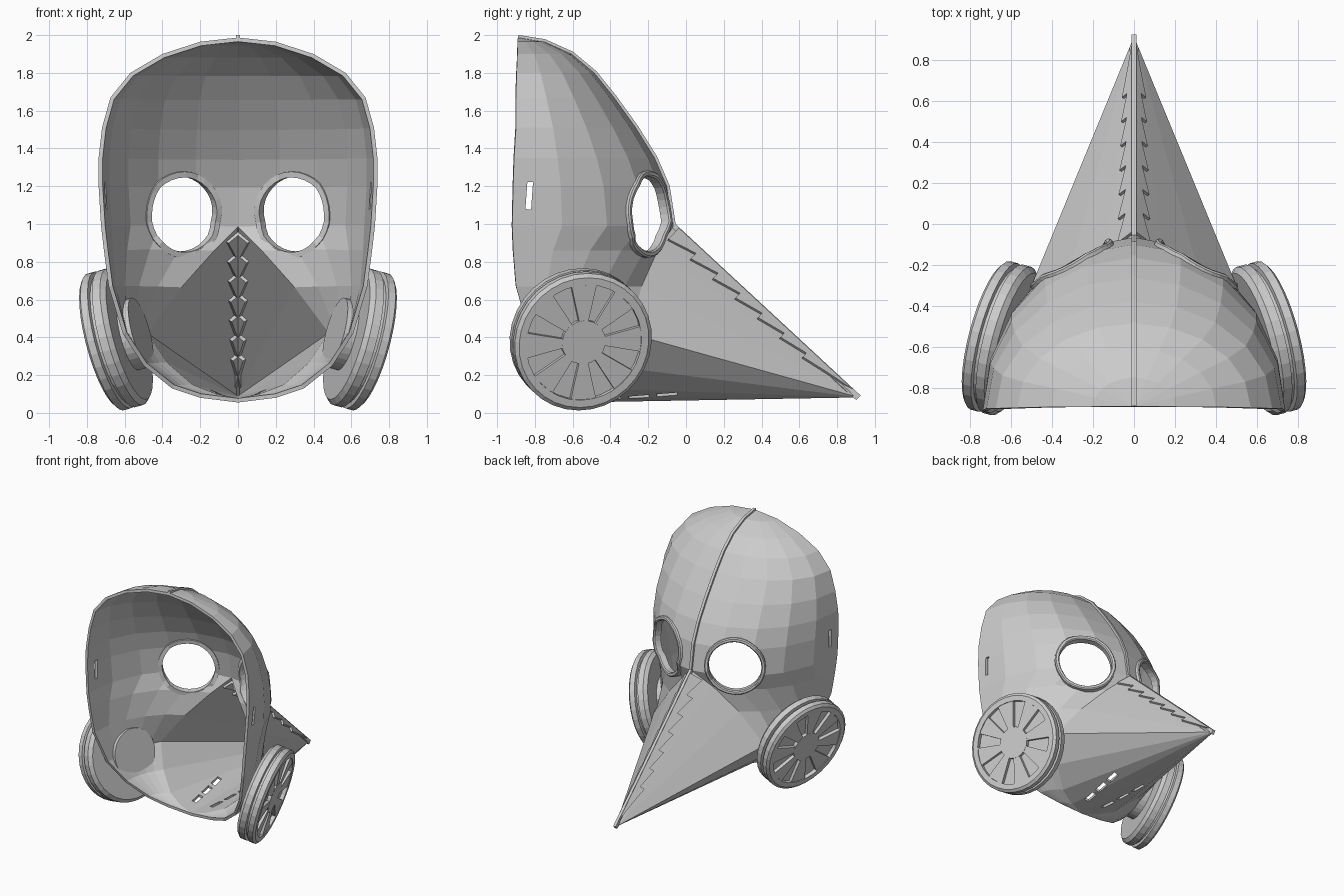
import bpy, bmesh, math
from mathutils import Vector, Matrix

if "Cube" in bpy.data.objects:
    bpy.data.objects.remove(bpy.data.objects["Cube"])

def make(name, verts, faces, matrix=None):
    me = bpy.data.meshes.new(name)
    me.from_pydata([tuple(v) for v in verts], [], faces)
    bm = bmesh.new()
    bm.from_mesh(me)
    if matrix:
        bm.transform(matrix)
    bmesh.ops.remove_doubles(bm, verts=bm.verts, dist=0.0005)
    bmesh.ops.dissolve_degenerate(bm, dist=0.0005, edges=bm.edges)
    bmesh.ops.recalc_face_normals(bm, faces=bm.faces)
    bm.to_mesh(me)
    bm.free()
    ob = bpy.data.objects.new(name, me)
    bpy.context.collection.objects.link(ob)
    return ob

def prism(name, outline, offset, matrix=None):
    """Extrude an outline of 3D points by the offset vector."""
    n = len(outline)
    verts = list(outline) + [p + offset for p in outline]
    faces = [tuple(range(n)), tuple(range(2 * n - 1, n - 1, -1))]
    faces += [(i, (i + 1) % n, n + (i + 1) % n, n + i) for i in range(n)]
    return make(name, verts, faces, matrix)

def lathe(name, profile, matrix, n=32, closed=False):
    verts = [(r * math.cos(math.tau * k / n), r * math.sin(math.tau * k / n), h)
             for r, h in profile for k in range(n)]
    m = len(profile)
    faces = [(i * n + k, i * n + (k + 1) % n, (i + 1) % m * n + (k + 1) % n, (i + 1) % m * n + k)
             for i in range(m if closed else m - 1) for k in range(n)]
    return make(name, verts, faces, matrix)

def frame(pos, normal):
    return Matrix.Translation(pos) @ Vector(normal).to_track_quat('Z', 'Y').to_matrix().to_4x4()

def box(name, size, matrix):
    x, y, z = (s / 2 for s in size)
    pts = [Vector((a, b, -z)) for a, b in ((-x, -y), (x, -y), (x, y), (-x, y))]
    return prism(name, pts, Vector((0, 0, 2 * z)), matrix)

def apply(ob, mod):
    bpy.context.view_layer.objects.active = ob
    bpy.ops.object.modifier_apply(modifier=mod.name)

# Shell slices: height, inner edge x and y, rim half width, rim y
levels = [(1.987, 0, -.89, 0, -.89), (1.965, 0, -.75, .2, -.892), (1.9, 0, -.605, .4, -.893),
          (1.8, 0, -.485, .57, -.897), (1.67, 0, -.38, .675, -.9), (1.51, 0, -.265, .72, -.9),
          (1.35, 0, -.165, .738, -.91), (1.2, 0, -.1, .738, -.915), (.99, 0, -.065, .725, -.92),
          (.86, .14, -.15, .71, -.915), (.67, .315, -.235, .685, -.9), (.42, .5, -.3, .61, -.83),
          (.25, .39, -.42, .5, -.74), (.13, .25, -.52, .35, -.66), (.08, .12, -.57, .2, -.62),
          (.055, 0, -.6, 0, -.6)]
TOP = 8                                  # slice where the beak begins
tip = Vector((0, .915, .082))
N = 5
verts, faces = [], []
for side in (1, -1):
    base = len(verts)
    for z, xe, ye, w, b in levels:
        a0 = math.asin(min(1, xe / w)) if w else 0
        f = (ye - b) / math.cos(a0)
        for k in range(N + 1):
            a = a0 + (math.pi / 2 - a0) * k / N
            verts.append((side * w * math.sin(a), b + f * math.cos(a), z))
    verts.append(tip)
    t = len(verts) - 1
    for i in range(len(levels) - 1):
        p, q = base + i * (N + 1), base + (i + 1) * (N + 1)
        faces += [(p + k, p + k + 1, q + k + 1, q + k) for k in range(N)]
        if i >= TOP:                    # beak sides and underside
            faces.append((p, q, t))
shell = make("mask_shell", verts, faces)
top = max(shell.data.polygons, key=lambda p: p.center.z)
if top.normal.z < 0:
    shell.data.flip_normals()
mod = shell.modifiers.new("thickness", 'SOLIDIFY')
mod.thickness, mod.offset = .022, -1
apply(shell, mod)
bpy.context.view_layer.update()

# Openings: eyes, strap slits, vents under the beak
cutters = []
for s in (1, -1):
    eye = frame((s * .315, -.18, 1.055), (s * .5, .85, .1))
    axis = eye.to_3x3() @ Vector((0, 0, 1))
    cutters.append(lathe("eye_cutter", [(0, -.2), (.202, -.2), (.202, .2), (0, .2)], eye))
    cutters.append(box("slit_cutter", (.2, .03, .145),
                       Matrix.Translation((s * .72, -.83, 1.15)) @ Matrix.Rotation(-.07, 4, 'X')))
    for i, y in enumerate((-.4, -.25, -.1)):
        cutters.append(box("vent_cutter", (.035, .11, .2), Matrix.Translation(
            (s * (.085 + .02 * i), y, .1)) @ Matrix.Rotation(-s * .13, 4, 'Z')))
    # Eye rings that follow the curve of the shell
    ring = lathe("eye_ring", [(.197, -.036), (.228, -.036), (.23, .012), (.222, .02), (.205, .02),
                              (.197, .012)], eye, closed=True)
    inv = eye.inverted()
    for v in ring.data.vertices:
        loc = inv @ v.co
        flat = Vector((loc.x, loc.y, 0)).normalized() * .214
        hit, point, _, _ = shell.ray_cast(eye @ (flat + Vector((0, 0, .3))), -axis)
        if hit:
            v.co += axis * max(-.05, min(.05, (inv @ point).z))
for c in cutters:
    c.hide_render = True
    mod = shell.modifiers.new("cut", 'BOOLEAN')
    mod.operation, mod.solver, mod.object = 'DIFFERENCE', 'EXACT', c
    apply(shell, mod)
    bpy.data.objects.remove(c, do_unlink=True)

# Raised centre seam from the crown to the beak tip
line = [Vector((0, l[2], l[0])) for l in levels[:TOP + 1]] + [tip]
outer, inner = [], []
for i, p in enumerate(line):
    d = (line[min(i + 1, len(line) - 1)] - line[max(i - 1, 0)]).normalized()
    nrm = Vector((0, -d.z, d.y))
    outer.append(p + nrm * .014)
    inner.append(p - nrm * .02)
outline = [p - Vector((.011, 0, 0)) for p in outer + inner[::-1]]
prism("centre_seam", outline, Vector((.022, 0, 0)))

# Toothed strips beside the beak ridge
for s in (1, -1):
    a = Vector((0, -.065, .99))
    along = tip - a
    u = along.normalized()
    e = Vector((s * .315, -.235, .67)) - a
    v = (e - u * e.dot(u)).normalized()
    n = u.cross(v)
    if n.y < 0:
        n = -n
    pts = [a + along * .02]
    for i in range(7):
        w = .108 - .006 * i
        pts.append(a + along * (.02 + .118 * i) + v * w)
        pts.append(a + along * (.02 + .118 * (i + 1)) + v * w * .45)
    pts.append(a + along * .96)
    prism("ridge_teeth", [p - n * .03 for p in pts], n * .045)

# Filter canisters
for s in (1, -1):
    m = frame((s * .715, -.54, .372), (s * .93, .25, -.25))
    lathe("filter_body", [(0, -.03), (.315, -.03), (.315, 0), (.355, 0), (.375, -.015), (.375, -.055),
                          (.35, -.06), (.35, -.075), (.375, -.08), (.375, -.125), (.35, -.15),
                          (.19, -.15), (.19, -.215), (0, -.215)], m)
    lathe("filter_hub", [(0, -.035), (.12, -.035), (.12, -.004), (0, -.004)], m, 16)
    for k in range(8):
        c = math.tau * k / 8 + s * .06
        d = math.radians(12.5)
        pts = [Vector((r * math.cos(c + g), r * math.sin(c + g), -.035))
               for r, g in ((.1, -d), (.32, -d), (.32, d), (.1, d))]
        prism("filter_spoke", pts, Vector((0, 0, .03)), m)
